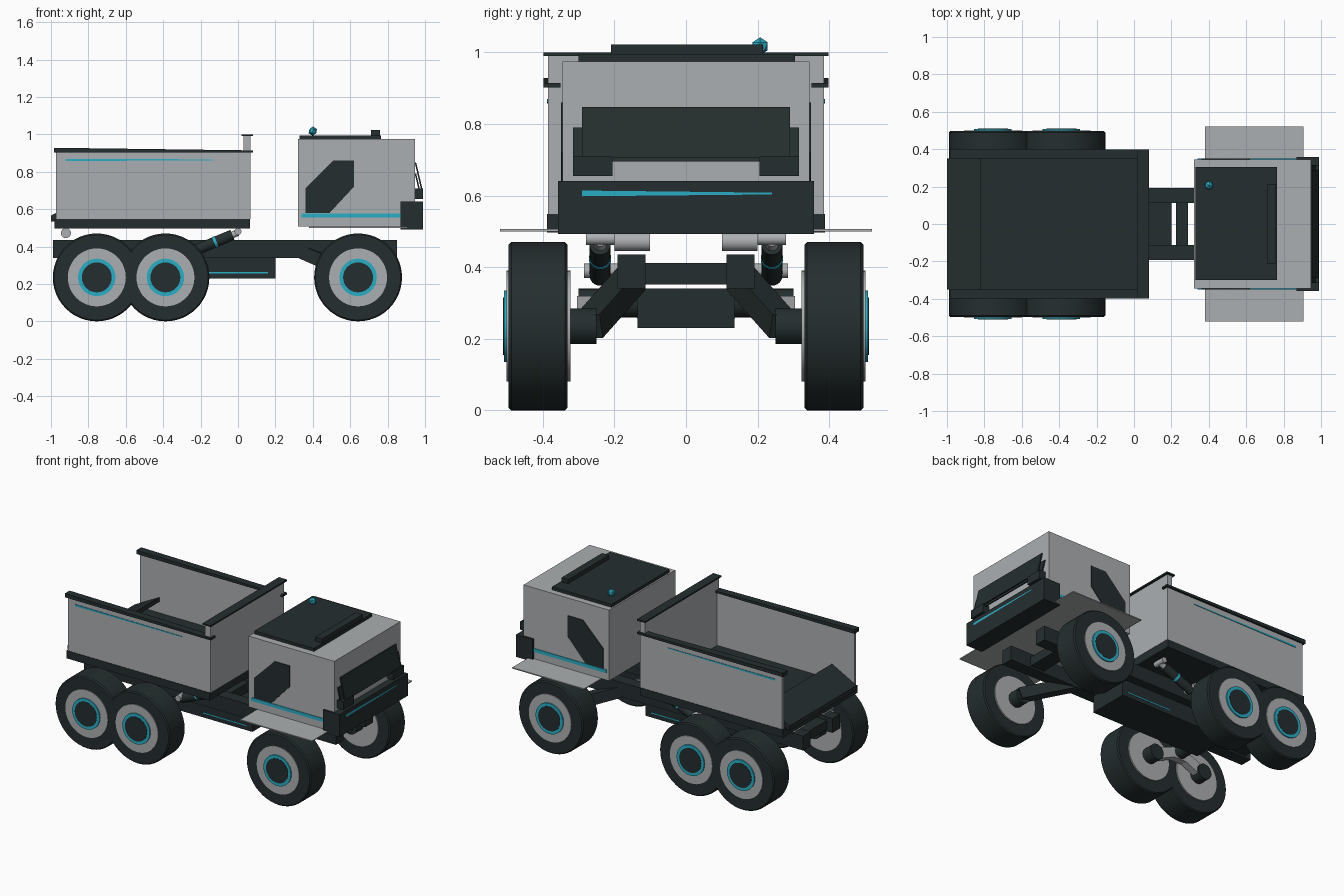
import bpy, bmesh, math
from mathutils import Vector

if "Cube" in bpy.data.objects:
    bpy.data.objects.remove(bpy.data.objects["Cube"])


def material(name, rgb):
    m = bpy.data.materials.new(name)
    m.diffuse_color = (*rgb, 1)
    m.use_nodes = True
    m.node_tree.nodes["Principled BSDF"].inputs["Base Color"].default_value = m.diffuse_color
    return m


DARK = material("dark_slate", (0.018, 0.027, 0.028))
GRAY = material("light_gray", (0.41, 0.43, 0.44))
TEAL = material("teal", (0.023, 0.42, 0.56))


def finish(name, bm, mat, smooth=False):
    bmesh.ops.recalc_face_normals(bm, faces=bm.faces)
    me = bpy.data.meshes.new(name)
    bm.to_mesh(me)
    bm.free()
    me.materials.append(mat)
    ob = bpy.data.objects.new(name, me)
    bpy.context.collection.objects.link(ob)
    if smooth:
        bpy.ops.object.select_all(action='DESELECT')
        ob.select_set(True)
        bpy.context.view_layer.objects.active = ob
        bpy.ops.object.shade_smooth_by_angle(angle=math.radians(35))
    return ob


def box(name, x, y, z, mat):
    """Box from (min, max) pairs."""
    bm = bmesh.new()
    bmesh.ops.create_cube(bm, size=1)
    for v in bm.verts:
        v.co = [r[0] if c < 0 else r[1] for c, r in zip(v.co, (x, y, z))]
    return finish(name, bm, mat)


def prism(name, pts, y, mat):
    """XZ outline extruded along y."""
    bm = bmesh.new()
    a = [bm.verts.new((p[0], y[0], p[1])) for p in pts]
    b = [bm.verts.new((p[0], y[1], p[1])) for p in pts]
    bm.faces.new(a)
    bm.faces.new(b[::-1])
    for i in range(len(pts)):
        j = (i + 1) % len(pts)
        bm.faces.new((a[i], b[i], b[j], a[j]))
    return finish(name, bm, mat)


def rod(name, a, b, r, mat, sides=24):
    """Cylinder between two points (4 sides makes a square beam)."""
    a, b = Vector(a), Vector(b)
    d = b - a
    bm = bmesh.new()
    bmesh.ops.create_cone(bm, cap_ends=True, segments=sides, radius1=r, radius2=r, depth=d.length)
    if sides == 4:
        bmesh.ops.rotate(bm, verts=bm.verts, matrix=Vector((1, 0, 0)).rotation_difference(
            Vector((1, 1, 0))).to_matrix())
    bm.transform(d.to_track_quat('Z', 'Y').to_matrix().to_4x4())
    bmesh.ops.translate(bm, verts=bm.verts, vec=(a + b) / 2)
    return finish(name, bm, mat, sides > 8)


def lathe(name, prof, x, z, s, mat, n=48):
    """Closed (radius, y) ring profile spun around a wheel axis."""
    bm = bmesh.new()
    rings = []
    for i in range(n):
        t = 2 * math.pi * i / n
        rings.append([bm.verts.new((x + r * math.cos(t), s * y, z + r * math.sin(t))) for r, y in prof])
    for i in range(n):
        p, q = rings[i], rings[(i + 1) % n]
        for k in range(len(prof)):
            m = (k + 1) % len(prof)
            bm.faces.new((p[k], p[m], q[m], q[k]))
    return finish(name, bm, mat, True)


# Cab body, roof hatch, light bar and beacon
box("cab", (0.32, 0.945), (-0.345, 0.345), (0.508, 0.975), GRAY)
box("roof_hatch", (0.33, 0.765), (-0.30, 0.305), (0.975, 0.995), DARK)
box("light_bar", (0.71, 0.76), (-0.21, 0.215), (0.995, 1.022), DARK)
bm = bmesh.new()
bmesh.ops.create_icosphere(bm, subdivisions=1, radius=0.025)
bmesh.ops.translate(bm, verts=bm.verts, vec=(0.4, 0.207, 1.017))
finish("beacon", bm, TEAL)

# Fender plate, bumper and sloping nose panels
box("fender_plate", (0.38, 0.905), (-0.52, 0.52), (0.5, 0.507), GRAY)
box("bumper", (0.87, 0.99), (-0.357, 0.357), (0.492, 0.64), DARK)
bm = bmesh.new()
bm.faces.new([bm.verts.new((0.9915, y, z)) for y, z in
              ((-0.29, 0.598), (0.24, 0.603), (0.24, 0.608), (-0.29, 0.614))])
finish("bumper_stripe", bm, TEAL)
prism("nose_panel_upper", [(0.945, 0.848), (0.953, 0.848), (0.987, 0.705), (0.979, 0.705)],
      (-0.29, 0.29), DARK)
prism("nose_panel_lower", [(0.945, 0.79), (0.953, 0.79), (0.975, 0.695), (0.967, 0.695)],
      (-0.315, 0.315), DARK)

# Dump bed: base, walls, caps and tilted tail ramp
box("bed_floor", (-0.98, 0.065), (-0.388, 0.388), (0.497, 0.548), DARK)
box("bed_front_wall", (0.03, 0.067), (-0.385, 0.385), (0.548, 0.99), GRAY)
box("bed_front_cap", (0.02, 0.08), (-0.398, 0.398), (0.99, 1.0), DARK)
prism("tail_ramp", [(-1.0, 0.535), (-0.975, 0.535), (-0.82, 0.63), (-0.82, 0.66), (-1.0, 0.565)],
      (-0.35, 0.35), DARK)

# Chassis core
box("belly_box", (-0.6, 0.2), (-0.135, 0.135), (0.23, 0.34), DARK)
for x0, x1 in ((-0.95, -0.85), (-0.62, -0.52), (-0.1, 0.0), (0.225, 0.29), (0.6, 0.7)):
    box("crossmember", (x0, x1), (-0.12, 0.12), (0.352, 0.412), DARK)

# Everything mirrored left and right
for s in (-1, 1):
    def span(a, b):
        return tuple(sorted((s * a, s * b)))

    # Cab side window and stripe, headlight
    prism("side_window", [(0.36, 0.58), (0.49, 0.58), (0.62, 0.72), (0.62, 0.86), (0.51, 0.86),
                          (0.36, 0.71)], span(0.34, 0.349), DARK)
    box("cab_stripe", (0.34, 0.87), span(0.34, 0.349), (0.555, 0.577), TEAL)
    box("headlight", (0.945, 0.99), span(0.205, 0.315), (0.655, 0.71), DARK)

    # Bed side wall, rail and tapering stripe
    prism("bed_side_wall", [(-0.972, 0.548), (0.065, 0.548), (0.065, 0.91), (-0.972, 0.92)],
          span(0.368, 0.385), GRAY)
    prism("bed_rail", [(-0.985, 0.902), (0.08, 0.902), (0.08, 0.914), (-0.985, 0.928)],
          span(0.35, 0.398), DARK)
    prism("bed_stripe", [(-0.92, 0.857), (-0.14, 0.861), (-0.14, 0.866), (-0.92, 0.869)],
          span(0.383, 0.388), TEAL)

    # Frame rail and belly stripe
    box("frame_rail", (-0.99, 0.85), span(0.113, 0.192), (0.34, 0.435), DARK)
    box("belly_stripe", (-0.16, 0.16), span(0.134, 0.137), (0.257, 0.264), TEAL)

    # Bed hinge, lift cylinder and its pins
    rod("bed_hinge", (-0.92, s * 0.1, 0.472), (-0.92, s * 0.2, 0.472), 0.027, GRAY)
    rod("lift_cylinder", (-0.24, s * 0.24, 0.375), (-0.03, s * 0.24, 0.462), 0.029, DARK)
    rod("lift_ring", (-0.128, s * 0.24, 0.4214), (-0.115, s * 0.24, 0.4268), 0.031, TEAL)
    rod("lift_piston", (-0.03, s * 0.24, 0.462), (0.0, s * 0.24, 0.475), 0.018, GRAY)
    rod("lift_top_pin", (0.0, s * 0.2, 0.48), (0.0, s * 0.28, 0.48), 0.018, GRAY)
    rod("lift_base_pin", (-0.24, s * 0.18, 0.39), (-0.24, s * 0.285, 0.39), 0.02, GRAY)

    # Front trailing arm and rear bogie beam
    rod("front_arm", (0.35, s * 0.15, 0.37), (0.66, s * 0.27, 0.235), 0.05, DARK, 4)
    prism("bogie_beam", [(-0.79, 0.205), (-0.73, 0.205), (-0.62, 0.255), (-0.53, 0.255),
                         (-0.42, 0.205), (-0.36, 0.205), (-0.36, 0.26), (-0.52, 0.32),
                         (-0.63, 0.32), (-0.79, 0.26)], span(0.26, 0.305), GRAY)
    rod("bogie_pivot", (-0.575, s * 0.12, 0.3), (-0.575, s * 0.3, 0.3), 0.04, DARK)

    # Wheels
    for x in (-0.755, -0.388, 0.642):
        z = 0.235
        lathe("tyre", [(0.15, 0.331), (0.228, 0.331), (0.235, 0.338), (0.235, 0.488),
                       (0.228, 0.496), (0.15, 0.496)], x, z, s, DARK)
        rod("wheel_disc", (x, s * 0.323, z), (x, s * 0.501, z), 0.155, GRAY, 48)
        lathe("wheel_ring", [(0.07, 0.49), (0.1, 0.49), (0.1, 0.509), (0.07, 0.509)], x, z, s, TEAL)
        rod("wheel_hub", (x, s * 0.49, z), (x, s * 0.511, z), 0.08, DARK, 32)
        rod("axle_stub", (x, s * 0.25, z), (x, s * 0.33, z), 0.05, DARK)
